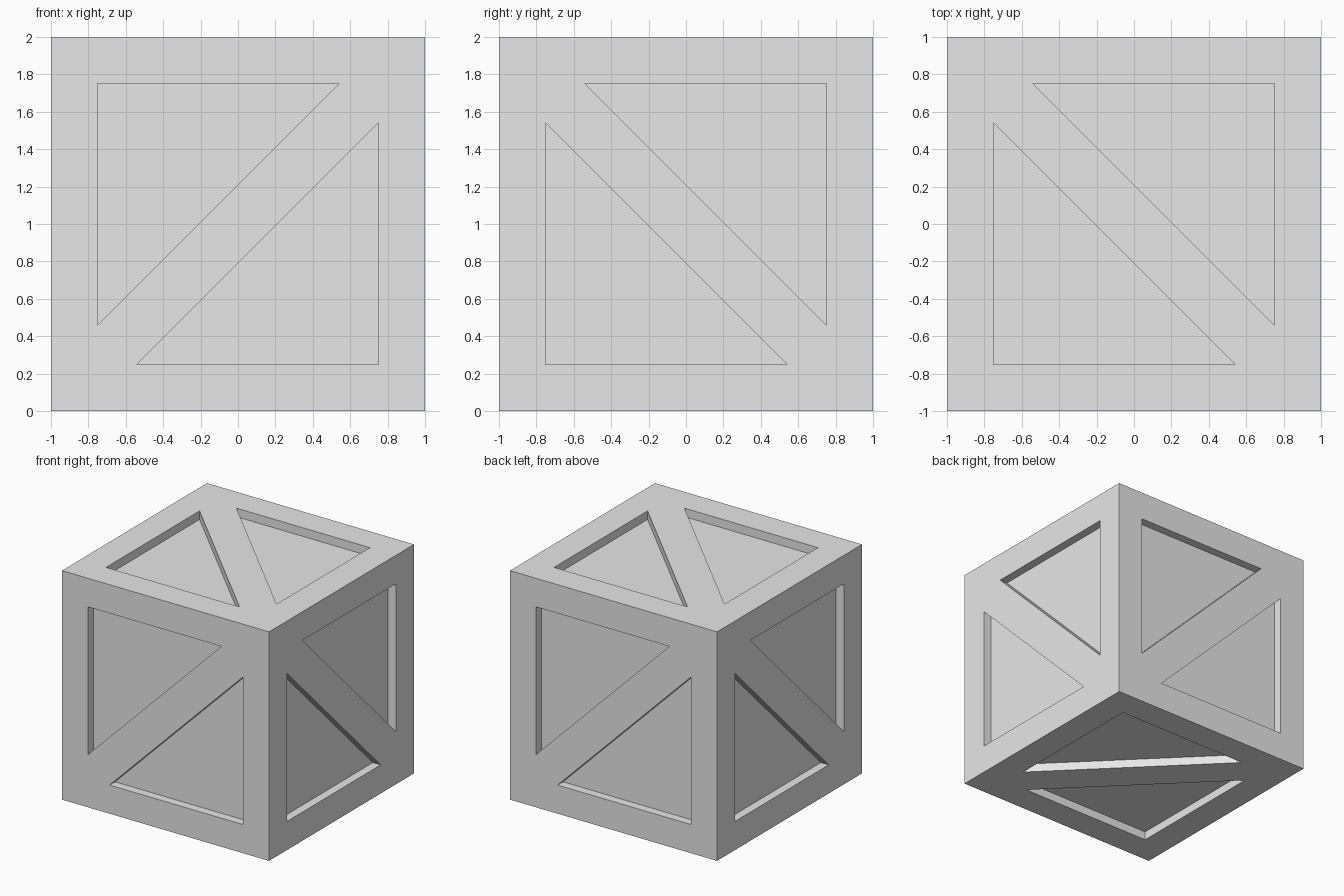
import bpy
import bmesh
from mathutils import Vector

cube = bpy.data.objects.get("Cube")
if cube:
    bpy.data.objects.remove(cube, do_unlink=True)

FRAME = 0.75    # inner edge of the border
TIP = 0.54      # sharp corners of the triangular recesses
DEPTH = 0.075   # recess depth

X, Y, Z = Vector((1, 0, 0)), Vector((0, 1, 0)), Vector((0, 0, 1))

# Each side: across, up and outward; the brace runs from (-across, +up)
SIDES = [(X, Y, Z), (X, Y, -Z),
         (Y, Z, X), (-Y, Z, -X),
         (-X, Z, -Y), (X, Z, Y)]


def add_side(bm, across, up, out):
    """One crate side: border, diagonal brace and two triangular recesses."""
    def vert(u, v, sunk=0.0):
        return bm.verts.new(across * u + up * v + out * (1 - sunk) + Z)

    def face(*points):
        bm.faces.new([vert(*p) for p in points])

    for s in (1, -1):
        corner, left, right = (s, s), (-s, s), (s, -s)
        tri = [(FRAME * s, FRAME * s), (-TIP * s, FRAME * s), (FRAME * s, -TIP * s)]
        # border
        face(corner, left, tri[1], tri[0])
        face(right, corner, tri[0], tri[2])
        # recess floor and walls
        face(*[(u, v, DEPTH) for u, v in tri])
        for a, b in zip(tri, tri[1:] + tri[:1]):
            face(a, b, (*b, DEPTH), (*a, DEPTH))
    # diagonal brace
    face((-1, 1), (-FRAME, TIP), (TIP, -FRAME),
         (1, -1), (FRAME, -TIP), (-TIP, FRAME))


# Crate body
bm = bmesh.new()
for side in SIDES:
    add_side(bm, *side)
bmesh.ops.remove_doubles(bm, verts=bm.verts, dist=0.001)
bmesh.ops.recalc_face_normals(bm, faces=bm.faces)
mesh = bpy.data.meshes.new("crate")
bm.to_mesh(mesh)
bm.free()

# Plain grey
grey = bpy.data.materials.new("light grey")
grey.use_nodes = True
color = (0.8, 0.8, 0.8, 1)
grey.diffuse_color = color
grey.node_tree.nodes["Principled BSDF"].inputs["Base Color"].default_value = color
mesh.materials.append(grey)

crate = bpy.data.objects.new("crate", mesh)
bpy.context.collection.objects.link(crate)
